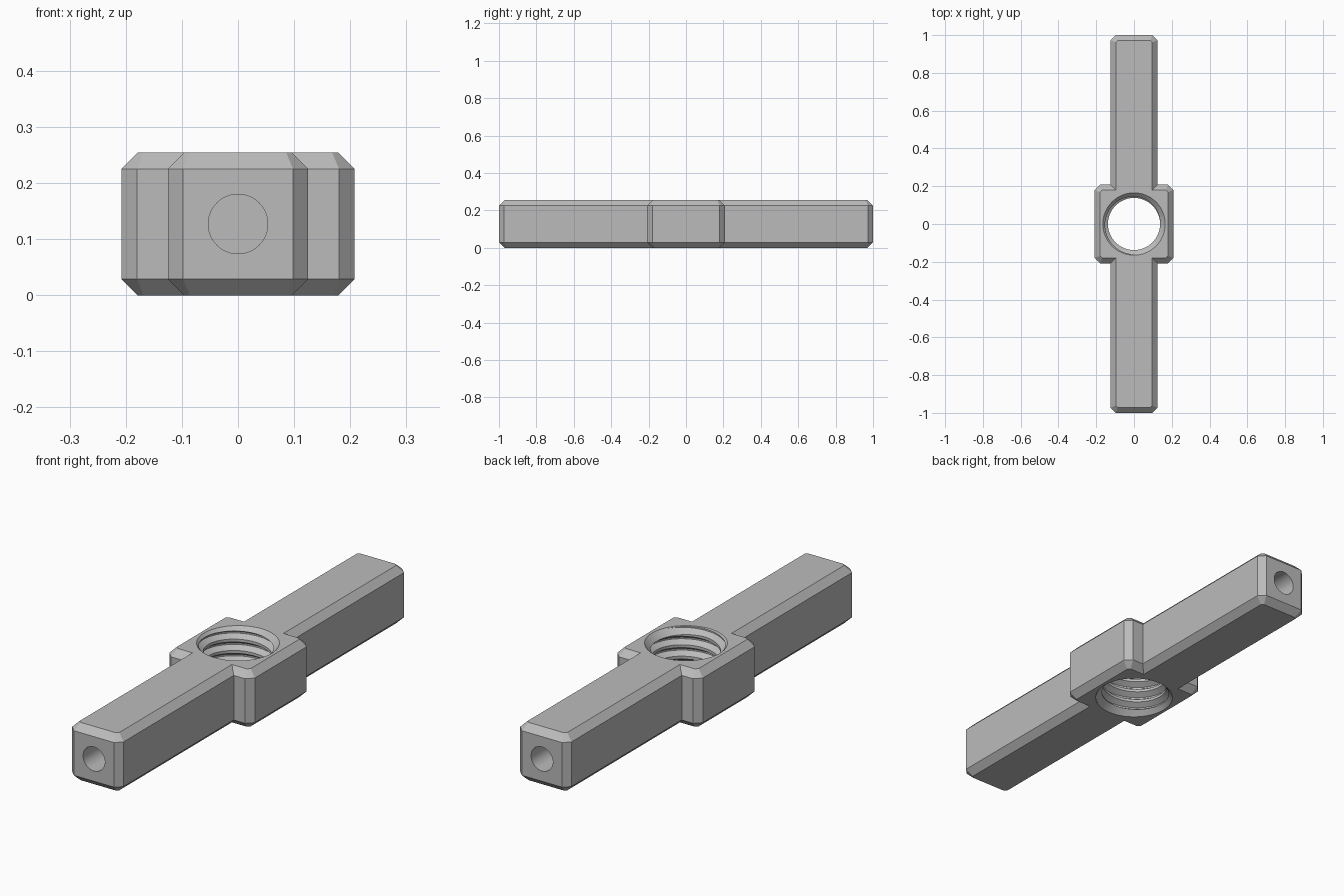
import bpy, bmesh
from math import pi, cos, sin, radians
from mathutils import Vector, Matrix

cube = bpy.data.objects.get("Cube")
if cube:
    bpy.data.objects.remove(cube, do_unlink=True)

HEIGHT, CHAMFER = 0.254, 0.029
BORE, MAJOR, PITCH = 0.138, 0.162, 0.05

steel = bpy.data.materials.new("plain_grey")
steel.use_nodes = True
GREY = (0.5, 0.5, 0.5, 1)
steel.diffuse_color = GREY
steel.node_tree.nodes["Principled BSDF"].inputs["Base Color"].default_value = GREY


def make_object(name, bm):
    bmesh.ops.recalc_face_normals(bm, faces=bm.faces[:])
    mesh = bpy.data.meshes.new(name)
    bm.to_mesh(mesh)
    bm.free()
    mesh.materials.append(steel)
    obj = bpy.data.objects.new(name, mesh)
    bpy.context.collection.objects.link(obj)
    return obj


def inset(points, d):
    """Move every side of a counter-clockwise outline inward by d."""
    result = []
    for i, p in enumerate(points):
        a = (p - points[i - 1]).normalized()
        b = (points[(i + 1) % len(points)] - p).normalized()
        na, nb = Vector((-a.y, a.x)), Vector((-b.y, b.x))
        result.append(p + (na + nb) * d / (1 + na.dot(nb)))
    return result


# Body: cross-shaped outline with chamfered rims at top and bottom
quarter = [(0.208, 0.18), (0.18, 0.208), (0.125, 0.208), (0.125, 0.973), (0.098, 1)]
right = [(x, -y) for x, y in reversed(quarter)] + quarter
outline = [Vector(p) for p in right + [(-x, -y) for x, y in right]]
rim = inset(outline, CHAMFER)
bm = bmesh.new()
layers = [(rim, 0), (outline, CHAMFER), (outline, HEIGHT - CHAMFER), (rim, HEIGHT)]
rings = [[bm.verts.new((p.x, p.y, z)) for p in loop] for loop, z in layers]
for low, high in zip(rings, rings[1:]):
    for i in range(len(low)):
        bm.faces.new((low[i - 1], low[i], high[i], high[i - 1]))
bm.faces.new(rings[0][::-1])
bm.faces.new(rings[-1])
body = make_object("threaded_crossbar", bm)


# Thread cutter: trapezoid profile wound along a helix, longer than the bore
def thread_cutter(segments=64, turns=9):
    bm = bmesh.new()
    profile = [(0, BORE), (0.25, BORE), (0.56, MAJOR), (0.69, MAJOR)]
    start = HEIGHT / 2 - PITCH * (turns + 1) / 2
    rows = []
    for turn in range(turns):
        for step, r in profile:
            row = []
            for j in range(segments):
                a = 2 * pi * j / segments
                z = start + PITCH * (turn + step + j / segments)
                row.append(bm.verts.new((r * cos(a), r * sin(a), z)))
            rows.append(row)
    n = len(profile)

    def vert(i, j):
        return rows[i][j] if j < segments else rows[i + n][0]

    for i in range(len(rows) - 1):
        for j in range(segments):
            if j == segments - 1 and i + 1 + n >= len(rows):
                continue
            bm.faces.new((vert(i, j), vert(i, j + 1), vert(i + 1, j + 1), vert(i + 1, j)))
    # Close each open end with a fan around the axis
    open_edges = [e for e in bm.edges if e.is_boundary]
    middle = HEIGHT / 2
    ends = {}
    for low in (True, False):
        edges = [e for e in open_edges if (e.verts[0].co.z < middle) == low]
        z = sum(e.verts[0].co.z for e in edges) / len(edges)
        ends[low] = (bm.verts.new((0, 0, z)), edges)
    for centre, edges in ends.values():
        for e in edges:
            bm.faces.new((e.verts[0], e.verts[1], centre))
    return make_object("thread_cutter", bm)


def cone_cutter(name, r1, r2, depth, matrix):
    bm = bmesh.new()
    bmesh.ops.create_cone(bm, cap_ends=True, segments=64, radius1=r1, radius2=r2,
                          depth=depth, matrix=matrix)
    return make_object(name, bm)


cutters = [thread_cutter()]

# Countersinks at both mouths of the bore
for name, z, flip in (("bottom", 0, 1), ("top", HEIGHT, -1)):
    r = 0.165
    spread = 0.04
    cutters.append(cone_cutter(name + "_countersink_cutter", r + spread * (flip > 0) - spread * (flip < 0),
                               r - spread * (flip > 0) + spread * (flip < 0), 2 * spread,
                               Matrix.Translation((0, 0, z))))

# Blind round holes in both bar ends
for name, y in (("front", -1), ("back", 1)):
    place = Matrix.Translation((0, y, HEIGHT / 2)) @ Matrix.Rotation(pi / 2, 4, "X")
    cutters.append(cone_cutter(name + "_hole_cutter", 0.053, 0.053, 0.7, place))

bpy.context.view_layer.objects.active = body
body.select_set(True)
for cutter in cutters:
    cutter.hide_render = True
    cut = body.modifiers.new(cutter.name, "BOOLEAN")
    cut.operation, cut.solver, cut.object = "DIFFERENCE", "EXACT", cutter
    bpy.ops.object.modifier_apply(modifier=cut.name)
    bpy.data.objects.remove(cutter, do_unlink=True)

bpy.ops.object.shade_smooth_by_angle(angle=radians(20))
